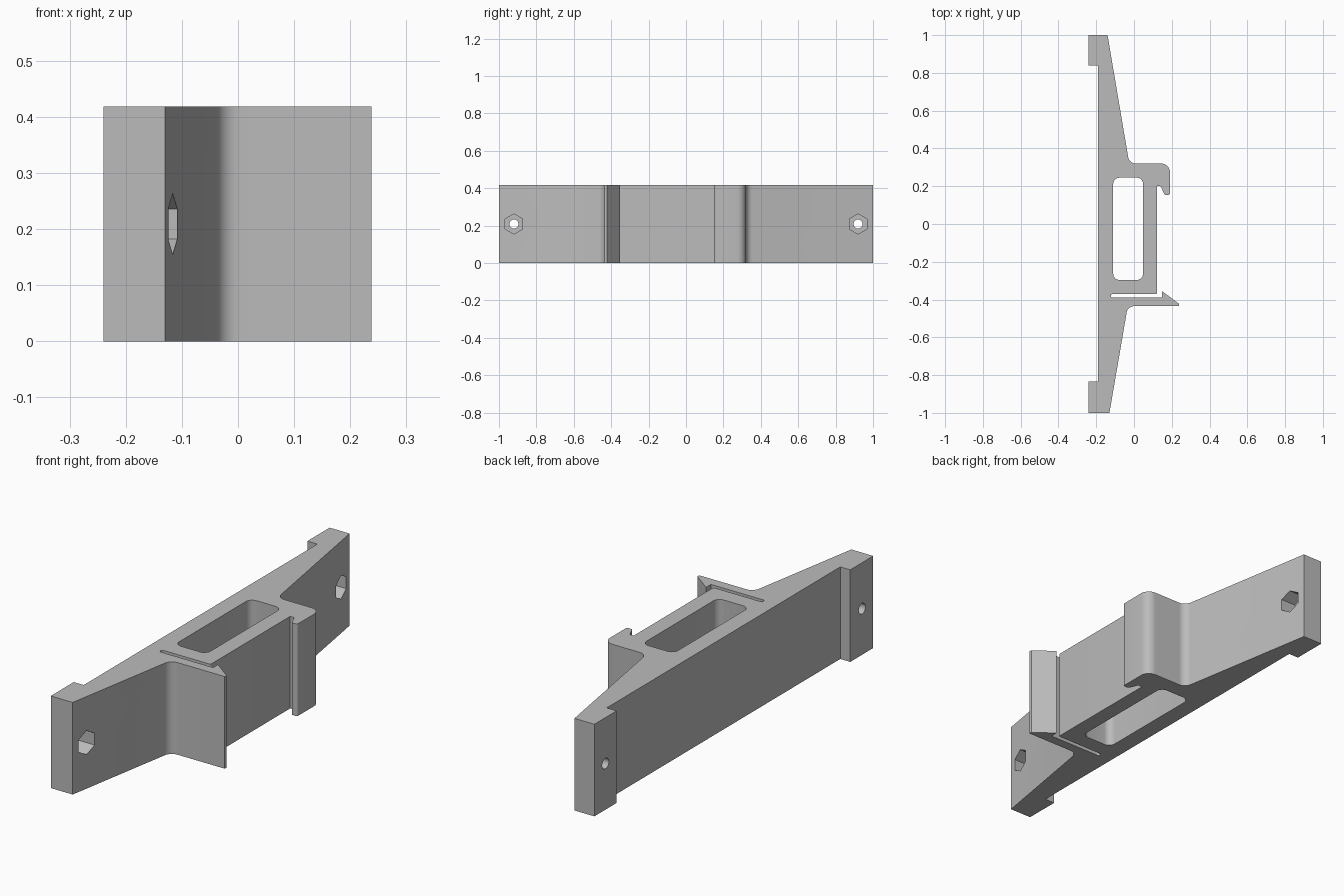
import bpy, bmesh, math
from mathutils import Vector, Matrix

if "Cube" in bpy.data.objects:
    bpy.data.objects.remove(bpy.data.objects["Cube"], do_unlink=True)

HEIGHT = 0.418

grey = bpy.data.materials.new("light_grey_plastic")
grey.use_nodes = True
grey.diffuse_color = (0.5, 0.5, 0.5, 1)
grey.node_tree.nodes["Principled BSDF"].inputs["Base Color"].default_value = (0.5, 0.5, 0.5, 1)


def rounded(corners, steps=8):
    """Turn (x, y, radius) corners into an outline with filleted corners."""
    out = []
    for i, (x, y, r) in enumerate(corners):
        p = Vector((x, y))
        if not r:
            out.append(p)
            continue
        a = (Vector(corners[i - 1][:2]) - p).normalized()
        b = (Vector(corners[(i + 1) % len(corners)][:2]) - p).normalized()
        half = a.angle(b) / 2
        centre = p + (a + b).normalized() * (r / math.sin(half))
        start = p + a * (r / math.tan(half)) - centre
        end = p + b * (r / math.tan(half)) - centre
        sweep = start.angle(end)
        for k in range(steps + 1):
            t = k / steps
            out.append(centre + (start * math.sin((1 - t) * sweep)
                                 + end * math.sin(t * sweep)) / math.sin(sweep))
    return out


def prism(name, outline, z0, z1):
    """Extrude a flat outline from z0 to z1."""
    bm = bmesh.new()
    face = bm.faces.new([bm.verts.new((p.x, p.y, z0)) for p in outline])
    top = bmesh.ops.extrude_face_region(bm, geom=[face])["geom"]
    bmesh.ops.translate(bm, vec=(0, 0, z1 - z0),
                        verts=[v for v in top if isinstance(v, bmesh.types.BMVert)])
    bmesh.ops.recalc_face_normals(bm, faces=bm.faces)
    mesh = bpy.data.meshes.new(name)
    bm.to_mesh(mesh)
    bm.free()
    mesh.materials.append(grey)
    obj = bpy.data.objects.new(name, mesh)
    bpy.context.collection.objects.link(obj)
    return obj


def bore(name, sides, radius, x0, x1, y):
    """Cutter along x, at mid height, with a corner pointing up."""
    ring = [Vector((radius * math.cos(math.tau * i / sides) - HEIGHT / 2,
                    radius * math.sin(math.tau * i / sides) + y)) for i in range(sides)]
    obj = prism(name, ring, x0, x1)
    obj.data.transform(Matrix.Rotation(math.pi / 2, 4, 'Y'))
    return obj


# Bracket body: tapered arms, spring clip with barb, slot, hooked lip, end feet
body = prism("bracket_body", rounded([
    (-0.24, -1, 0), (-0.13, -1, 0),
    (-0.033, -0.435, 0.04), (0.238, -0.435, 0), (0.238, -0.422, 0),
    (0.148, -0.355, 0), (0.148, -0.39, 0),
    (-0.122, -0.39, 0.008), (-0.122, -0.371, 0.008), (0.122, -0.371, 0.006),
    (0.122, 0.2, 0), (0.142, 0.2, 0.008), (0.162, 0.153, 0.01),
    (0.19, 0.153, 0.01), (0.19, 0.32, 0.045),
    (-0.025, 0.32, 0.04), (-0.14, 1, 0),
    (-0.24, 1, 0), (-0.24, 0.84, 0), (-0.19, 0.84, 0),
    (-0.19, -0.835, 0), (-0.24, -0.835, 0)]), 0, HEIGHT)

# Central window, then a screw hole and nut pocket at each end
cutters = [prism("window_cutter", rounded([
    (-0.11, -0.296, 0.032), (0.048, -0.296, 0.032),
    (0.048, 0.245, 0.032), (-0.11, 0.245, 0.032)]), -0.1, HEIGHT + 0.1)]
for y in (-0.92, 0.92):
    cutters.append(bore("nut_pocket_cutter", 6, 0.054, -0.195, 0, y))
    cutters.append(bore("screw_hole_cutter", 32, 0.024, -0.4, 0.1, y))

for cutter in cutters:
    cut = body.modifiers.new(cutter.name, 'BOOLEAN')
    cut.operation = 'DIFFERENCE'
    cut.solver = 'EXACT'
    cut.object = cutter

# Bake the cuts and drop the cutters
bpy.context.view_layer.update()
baked = bpy.data.meshes.new_from_object(
    body.evaluated_get(bpy.context.evaluated_depsgraph_get()))
body.modifiers.clear()
body.data = baked
for cutter in cutters:
    bpy.data.objects.remove(cutter, do_unlink=True)

bpy.ops.object.select_all(action='DESELECT')
body.select_set(True)
bpy.context.view_layer.objects.active = body
bpy.ops.object.shade_smooth_by_angle(angle=math.radians(25))
